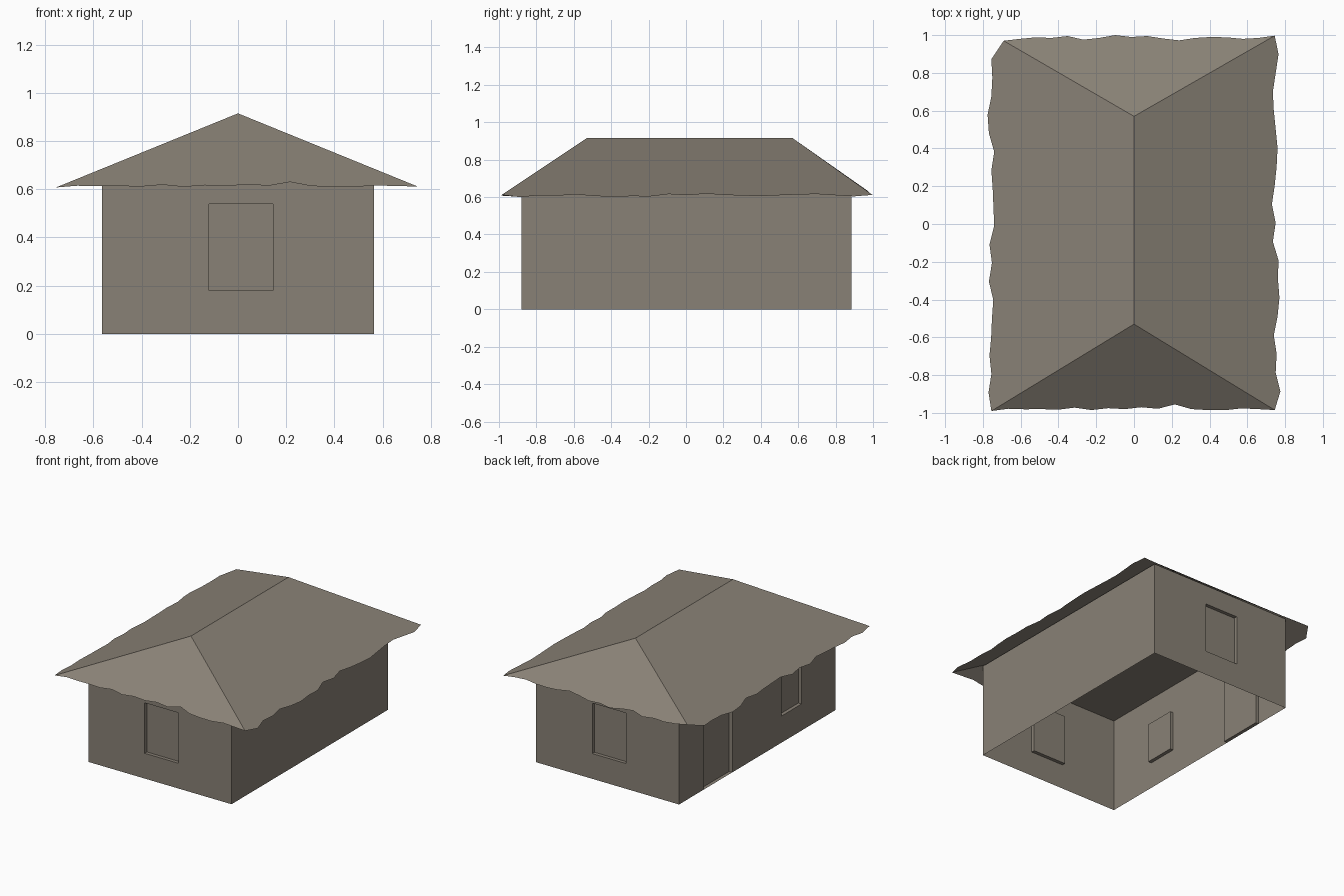
import bpy
import bmesh
from mathutils import Vector

cube = bpy.data.objects.get("Cube")
if cube:
    bpy.data.objects.remove(cube, do_unlink=True)

stone = bpy.data.materials.new("weathered_grey_brown")
stone.use_nodes = True
COLOUR = (0.25, 0.22, 0.18, 1)
stone.diffuse_color = COLOUR
stone.node_tree.nodes["Principled BSDF"].inputs["Base Color"].default_value = COLOUR

HALF_X, FRONT, BACK, WALL_TOP = 0.565, -0.88, 0.885, 0.68
RECESS = 0.025


def finish(name, bm):
    bmesh.ops.remove_doubles(bm, verts=bm.verts, dist=0.0005)
    mesh = bpy.data.meshes.new(name)
    bm.to_mesh(mesh)
    bm.free()
    mesh.materials.append(stone)
    obj = bpy.data.objects.new(name, mesh)
    bpy.context.collection.objects.link(obj)
    return obj


def add_face(bm, points):
    bm.faces.new([bm.verts.new(p) for p in points])


def wall(name, start, end, openings=()):
    """Thin wall, outside on the right of start->end; openings are (u0, u1, z0, z1)."""
    start, end = Vector((*start, 0)), Vector((*end, 0))
    along = (end - start).normalized()
    inward = Vector((-along.y, along.x, 0))
    length = (end - start).length

    def at(u, z, depth=0):
        return start + along * u + inward * depth + Vector((0, 0, z))

    us = sorted({0, length, *(u for o in openings for u in o[:2])})
    zs = sorted({0, WALL_TOP, *(z for o in openings for z in o[2:])})
    bm = bmesh.new()
    for a, b in zip(us, us[1:]):
        for c, d in zip(zs, zs[1:]):
            u, z = (a + b) / 2, (c + d) / 2
            if not any(o[0] < u < o[1] and o[2] < z < o[3] for o in openings):
                add_face(bm, [at(a, c), at(b, c), at(b, d), at(a, d)])
    # Recessed panel and its reveals
    for a, b, c, d in openings:
        rim = [(a, c), (b, c), (b, d), (a, d)]
        add_face(bm, [at(*p, RECESS) for p in rim])
        for p, q in zip(rim, rim[1:] + rim[:1]):
            add_face(bm, [at(*p), at(*q), at(*q, RECESS), at(*p, RECESS)])
    return finish(name, bm)


# Walls, counter-clockwise, with recessed windows and door
corners = [(-HALF_X, FRONT), (HALF_X, FRONT), (HALF_X, BACK), (-HALF_X, BACK)]
window = (0.445, 0.71, 0.18, 0.54)
door = (0.275, 0.6, 0, 0.54)
small_window = (1.155, 1.38, 0.19, 0.475)
wall("front_wall", corners[0], corners[1], [window])
wall("right_side_wall", corners[1], corners[2])
wall("back_wall", corners[2], corners[3], [window])
wall("left_side_wall", corners[3], corners[0], [door, small_window])

# Flat ceiling
bm = bmesh.new()
add_face(bm, [(x, y, WALL_TOP) for x, y in corners])
finish("ceiling", bm)

# Hipped roof with ragged eaves; overhangs are in thousandths
RIDGE_Z, RIDGE_FRONT, RIDGE_BACK = 0.915, -0.53, 0.57
ridge_a = Vector((0, RIDGE_FRONT, RIDGE_Z))
ridge_b = Vector((0, RIDGE_BACK, RIDGE_Z))
front_left, front_right = (-0.755, -0.99), (0.745, -0.985)
back_right, back_left = (0.745, 0.997), (-0.69, 0.97)


def side_z(x, y):
    return RIDGE_Z - abs(x) * 0.407


def end_z(x, y):
    run = RIDGE_FRONT - y if y < 0 else y - RIDGE_BACK
    return RIDGE_Z - run * (0.67 if y < 0 else 0.715)


def eave(start, end, reach, axis, sign, height):
    """Points between two corners, pushed out to the ragged reach."""
    points = []
    for i, r in enumerate(reach):
        t = (i + 1) / (len(reach) + 1)
        p = [s + (e - s) * t for s, e in zip(start, end)]
        p[axis] = sign * r / 1000
        points.append(Vector((*p, height(*p))))
    return points


def corner(p):
    return Vector((*p, side_z(*p)))


front = eave(front_left, front_right,
             [978, 981, 980, 983, 972, 985, 975, 980, 970, 978, 955, 980, 985, 986, 976, 980],
             1, -1, end_z)
right = eave(front_right, back_right,
             [775, 750, 755, 740, 760, 770, 762, 765, 735, 750, 730, 745, 755, 760, 750, 740, 735, 750, 765],
             0, 1, side_z)
back = eave(back_right, back_left,
            [985, 980, 988, 990, 985, 972, 982, 995, 990, 1000, 985, 976, 995, 985, 988, 980],
            1, 1, end_z)
left = eave(back_left, front_left,
            [755, 750, 755, 775, 768, 740, 755, 748, 744, 740, 765, 752, 768, 745, 752, 756, 765, 755, 770],
            0, -1, side_z)
fl, fr, br, bl = map(corner, (front_left, front_right, back_right, back_left))

bm = bmesh.new()
add_face(bm, [ridge_a, fl, *front, fr])
add_face(bm, [ridge_b, ridge_a, fr, *right, br])
add_face(bm, [ridge_b, br, *back, bl])
add_face(bm, [ridge_a, ridge_b, bl, *left, fl])
finish("thatched_roof", bm)
